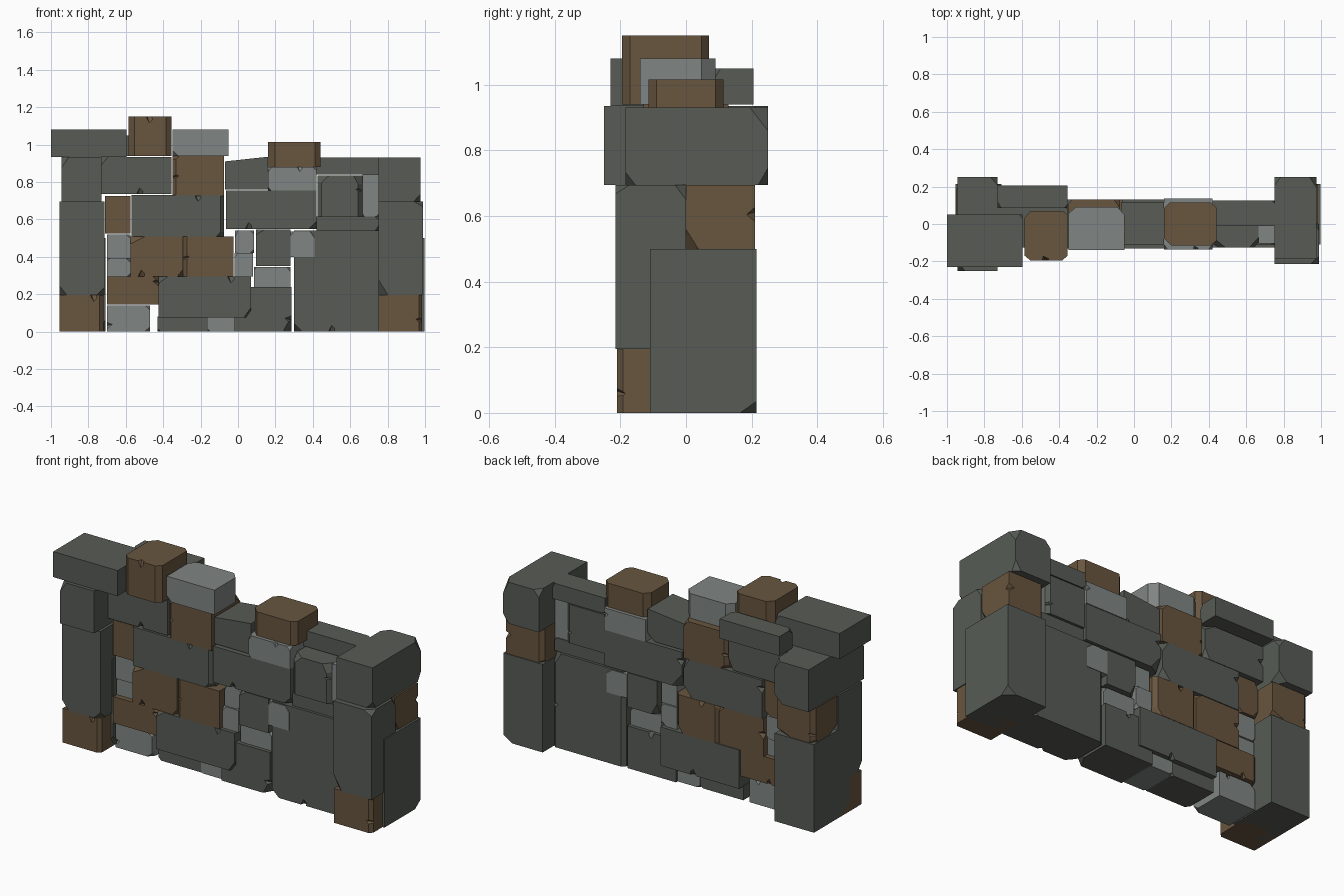
import bpy, bmesh, random
from mathutils import Vector

if "Cube" in bpy.data.objects:
    bpy.data.objects.remove(bpy.data.objects["Cube"])

random.seed(11)


def material(name, rgb):
    m = bpy.data.materials.new(name)
    m.diffuse_color = (*rgb, 1)
    m.use_nodes = True
    m.node_tree.nodes["Principled BSDF"].inputs["Base Color"].default_value = m.diffuse_color
    return m


DARK = material("dark grey stone", (0.095, 0.105, 0.090))
PALE = material("pale grey stone", (0.215, 0.235, 0.225))
BROWN = material("brown stone", (0.140, 0.092, 0.050))


def cut(bm, point, normal):
    """Slice off everything on the normal side and cap the hole."""
    geom = bm.verts[:] + bm.edges[:] + bm.faces[:]
    res = bmesh.ops.bisect_plane(bm, geom=geom, plane_co=point, plane_no=normal, clear_outer=True)
    edges = [e for e in res["geom_cut"] if isinstance(e, bmesh.types.BMEdge)]
    if edges:
        bmesh.ops.holes_fill(bm, edges=edges, sides=0)


def notch(ob, pos, direction, size):
    """Chip a small wedge out of an edge."""
    bm = bmesh.new()
    bmesh.ops.create_cone(bm, cap_ends=True, segments=4, radius1=size * 0.6, radius2=0.0005, depth=size * 2)
    me = bpy.data.meshes.new("chip_cutter")
    bm.to_mesh(me)
    bm.free()
    cutter = bpy.data.objects.new("chip_cutter", me)
    bpy.context.collection.objects.link(cutter)
    cutter.hide_render = True
    cutter.rotation_euler = Vector(direction).to_track_quat('Z', 'Y').to_euler()
    cutter.location = pos
    mod = ob.modifiers.new("chip", 'BOOLEAN')
    mod.operation, mod.solver, mod.object = 'DIFFERENCE', 'EXACT', cutter
    bpy.context.view_layer.objects.active = ob
    bpy.ops.object.modifier_apply(modifier=mod.name)
    bpy.data.objects.remove(cutter)


def stone(name, mat, x0, x1, y0, y1, z0, z1, bevels="", chips=3, notches=1, slope=0, bevel=0.02):
    """Squared block; bevels lists upright edges cut back: a=-x-y b=+x-y c=+x+y d=-x+y."""
    lo, hi = Vector((x0, y0, z0)), Vector((x1, y1, z1))
    size, mid = hi - lo, (lo + hi) / 2
    bm = bmesh.new()
    bmesh.ops.create_cube(bm, size=1)
    for v in bm.verts:
        v.co = Vector(v.co[i] * size[i] + mid[i] for i in range(3))
        if slope and v.co.z > mid.z and v.co.x < mid.x:
            v.co.z -= slope
    signs = {"a": (-1, -1), "b": (1, -1), "c": (1, 1), "d": (-1, 1)}
    m = min(size)
    for k in bevels:
        sx, sy = signs[k]
        d = bevel * random.uniform(0.8, 1.2)
        corner = Vector((mid.x + sx * size.x / 2, mid.y + sy * size.y / 2, mid.z))
        cut(bm, corner - Vector((sx * d, 0, 0)), Vector((sx, sy * random.uniform(0.8, 1.2), 0)))
    # broken corners
    for _ in range(chips):
        s = Vector(random.choice((-1, 1)) for _ in range(3))
        corner = Vector(mid[i] + s[i] * size[i] / 2 for i in range(3))
        n = Vector(s[i] * random.uniform(0.5, 1.3) for i in range(3)).normalized()
        cut(bm, corner - n * m * random.uniform(0.08, 0.15), n)
    me = bpy.data.meshes.new(name)
    bm.to_mesh(me)
    bm.free()
    me.materials.append(mat)
    ob = bpy.data.objects.new(name, me)
    bpy.context.collection.objects.link(ob)
    # wedge chips along front and back edges
    for k in range(notches):
        sy = -1 if k % 2 == 0 else 1
        y = mid.y + sy * size.y / 2
        if random.random() < 0.5:
            s = random.choice((-1, 1))
            pos = (mid.x + s * size.x / 2, y, mid.z + random.uniform(-0.3, 0.3) * size.z)
            d = (-s, sy * 0.35, 0.2)
        else:
            s = random.choice((-1, 1))
            pos = (mid.x + random.uniform(-0.3, 0.3) * size.x, y, mid.z + s * size.z / 2)
            d = (0.15, sy * 0.35, -s)
        notch(ob, pos, d, min(0.07, m * 0.4))
    return ob


# end pillars
for side, x0, x1 in (("left", -0.955, -0.715), ("right", 0.75, 0.99)):
    stone(side + "_pillar_front_base", BROWN, x0, x1 - 0.005, -0.21, -0.0, 0, 0.195, "b", 2, 2)
    stone(side + "_pillar_front_upright", DARK, x0, x1, -0.215, 0.0, 0.195, 0.695, "", 3, 0)
    stone(side + "_pillar_back_upright", DARK, x0, x1 + 0.007, -0.11, 0.215, 0, 0.50, "", 3, 0)
    stone(side + "_pillar_back_block", BROWN, x0 + 0.005, x1 - 0.005, 0.0, 0.21, 0.50, 0.695, "d", 3, 2)
stone("left_pillar_top", DARK, -0.945, -0.73, -0.25, 0.25, 0.695, 0.935, "", 3, 0)
stone("right_pillar_top", DARK, 0.75, 0.975, -0.185, 0.25, 0.695, 0.93, "", 4, 0)

# loose stones on top
stone("left_cap", DARK, -1.0, -0.595, -0.23, 0.05, 0.935, 1.08, "", 3, 0)
stone("back_cap", DARK, -0.73, -0.355, 0.085, 0.205, 0.94, 1.05, "", 3, 0)
stone("tall_cap", BROWN, -0.585, -0.355, -0.195, 0.07, 0.94, 1.15, "abcd", 1, 1, bevel=0.03)
stone("pale_cap", PALE, -0.35, -0.05, -0.14, 0.09, 0.94, 1.08, "cd", 2, 0, bevel=0.035)
stone("right_cap", BROWN, 0.16, 0.44, -0.115, 0.115, 0.88, 1.015, "abcd", 1, 1, bevel=0.035)

# wall courses: material, x0, x1, z0, z1, half depth
courses = [
    (PALE, -0.70, -0.47, 0.0, 0.14, 0.10),
    (DARK, -0.43, -0.16, 0.0, 0.08, 0.10),
    (PALE, -0.16, -0.02, 0.0, 0.075, 0.105),
    (DARK, -0.02, 0.285, 0.0, 0.24, 0.12),
    (DARK, 0.30, 0.75, 0.0, 0.54, 0.125),
    (BROWN, -0.70, -0.425, 0.145, 0.295, 0.12),
    (DARK, -0.425, 0.07, 0.075, 0.295, 0.13),
    (PALE, 0.085, 0.28, 0.24, 0.345, 0.10),
    (PALE, -0.70, -0.575, 0.295, 0.39, 0.09),
    (PALE, -0.70, -0.575, 0.39, 0.52, 0.10),
    (BROWN, -0.575, -0.295, 0.295, 0.51, 0.125),
    (BROWN, -0.295, -0.025, 0.295, 0.51, 0.132),
    (PALE, -0.02, 0.08, 0.295, 0.42, 0.11),
    (PALE, -0.015, 0.085, 0.42, 0.54, 0.10),
    (DARK, 0.095, 0.28, 0.35, 0.545, 0.125),
    (PALE, 0.28, 0.41, 0.40, 0.535, 0.128),
    (BROWN, -0.71, -0.575, 0.525, 0.725, 0.11),
    (DARK, -0.57, -0.075, 0.51, 0.73, 0.13),
    (DARK, -0.065, 0.42, 0.55, 0.755, 0.13),
    (DARK, 0.42, 0.75, 0.54, 0.615, 0.11),
    (DARK, 0.425, 0.665, 0.615, 0.835, 0.125),
    (PALE, 0.665, 0.75, 0.61, 0.84, 0.105),
    (DARK, -0.73, -0.355, 0.735, 0.935, 0.125),
    (BROWN, -0.35, -0.075, 0.725, 0.94, 0.13),
    (PALE, 0.16, 0.42, 0.755, 0.88, 0.135),
]
for i, (mat, x0, x1, z0, z1, h) in enumerate(courses):
    big = (x1 - x0) > 0.2 and (z1 - z0) > 0.12
    edges = "".join(k for k in "abcd" if random.random() < 0.15) if big else ""
    stone("wall_stone_%02d" % (i + 1), mat, x0, x1, -h, h, z0, z1, edges, 3, 2 if big else 0)
stone("sloped_wall_stone", DARK, -0.07, 0.16, -0.11, 0.115, 0.76, 0.935, "", 2, 0, slope=0.025)
stone("coping_slab", DARK, 0.42, 0.755, -0.01, 0.125, 0.84, 0.93, "", 2, 0)
